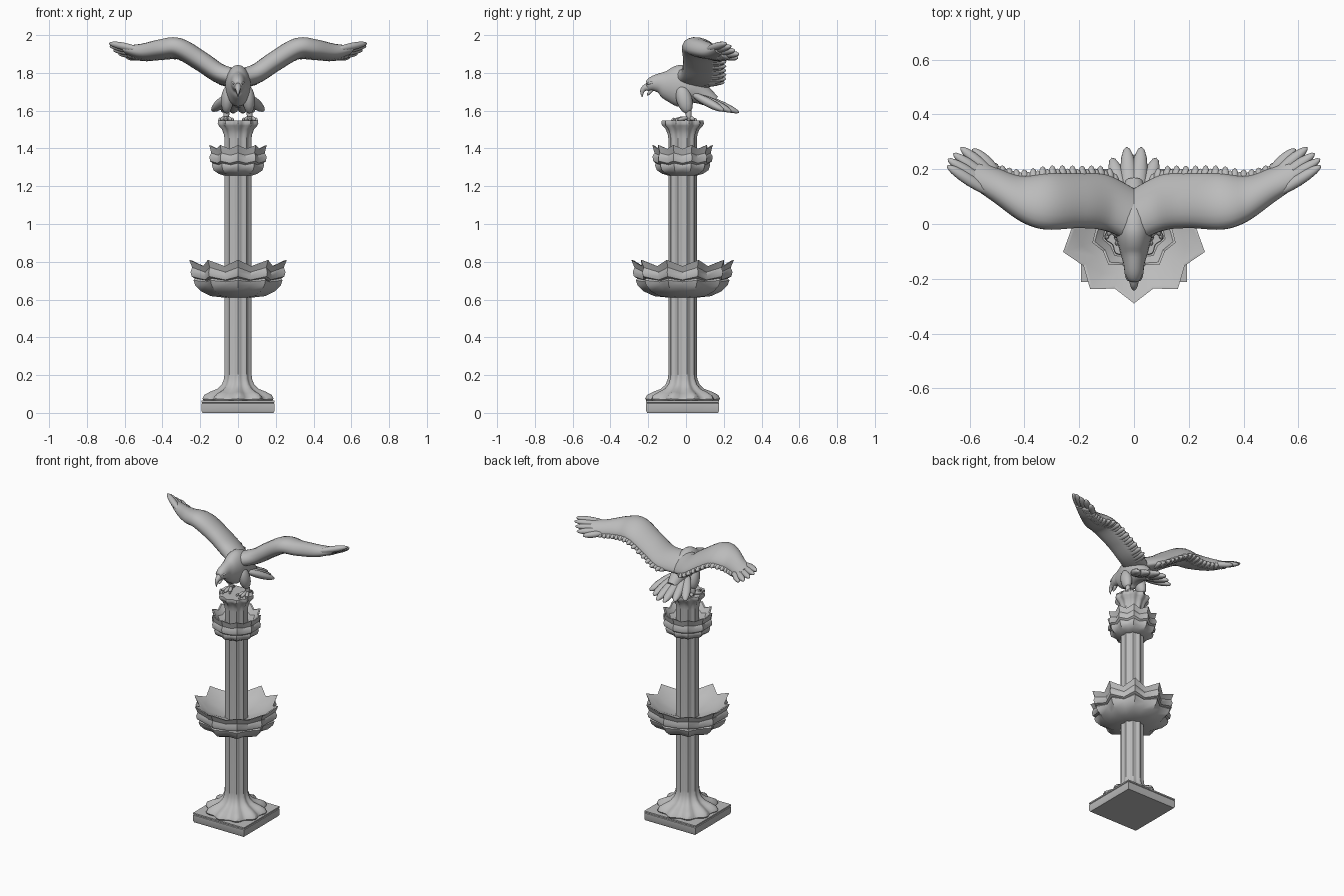
import bpy, bmesh, math
from mathutils import Vector, Matrix

if "Cube" in bpy.data.objects:
    bpy.data.objects.remove(bpy.data.objects["Cube"], do_unlink=True)

stone = bpy.data.materials.new("grey stone")
stone.use_nodes = True
GREY = (0.5, 0.5, 0.5, 1)
stone.diffuse_color = GREY
for node in stone.node_tree.nodes:
    if node.type == 'BSDF_PRINCIPLED':
        node.inputs["Base Color"].default_value = GREY

CY = -0.018  # depth of the column axis


def finish(name, bm, angle, mirror=False):
    bmesh.ops.recalc_face_normals(bm, faces=bm.faces)
    mesh = bpy.data.meshes.new(name)
    bm.to_mesh(mesh)
    bm.free()
    mesh.materials.append(stone)
    ob = bpy.data.objects.new(name, mesh)
    bpy.context.collection.objects.link(ob)
    bpy.ops.object.select_all(action='DESELECT')
    ob.select_set(True)
    bpy.context.view_layer.objects.active = ob
    bpy.ops.object.shade_smooth_by_angle(angle=math.radians(angle))
    if mirror:
        ob.modifiers.new("Mirror", 'MIRROR')


def loft(bm, rings):
    """Skin a list of closed point rings and cap both ends."""
    vs = [[bm.verts.new(p) for p in ring] for ring in rings]
    n = len(vs[0])
    for a, b in zip(vs, vs[1:]):
        for i in range(n):
            j = (i + 1) % n
            bm.faces.new((a[i], a[j], b[j], b[i]))
    bm.faces.new(vs[0])
    bm.faces.new(vs[-1])


def star(name, profile, lobes=10, turn=0.0, steps=2, angle=35):
    """Lathe with a star section; rows are tip radius, height, notch ratio, notch drop."""
    bm = bmesh.new()
    rings = []
    for r, z, ratio, drop in profile:
        ring = []
        for i in range(lobes * steps):
            a = math.tau * i / (lobes * steps) + turn - math.pi / 2
            t = (1 - math.cos(math.tau * i / steps)) / 2
            rr = r * (1 - (1 - ratio) * t)
            ring.append((rr * math.cos(a), CY + rr * math.sin(a), z - drop * t))
        rings.append(ring)
    loft(bm, rings)
    finish(name, bm, angle)


def spline(rows, steps):
    """Catmull-Rom through rows of numbers."""
    out = []
    for i in range(len(rows) - 1):
        p = [rows[max(0, min(len(rows) - 1, i + k))] for k in (-1, 0, 1, 2)]
        for s in range(steps):
            t = s / steps
            out.append([0.5 * (2 * b + (c - a) * t + (2 * a - 5 * b + 4 * c - d) * t * t
                               + (3 * b - a - 3 * c + d) * t ** 3) for a, b, c, d in zip(*p)])
    out.append(list(rows[-1]))
    return out


def blob(bm, a, b, width, thick, side=(1, 0, 0)):
    """Ellipsoid running from a to b, flattened across its side direction."""
    a, b = Vector(a), Vector(b)
    axis = b - a
    d = axis.normalized()
    n = d.cross(Vector(side)).normalized()
    s = n.cross(d)
    m = Matrix.Identity(4)
    for col, v in enumerate((s * width, n * thick, axis / 2)):
        m.col[col][:3] = v
    m.translation = (a + b) / 2
    bmesh.ops.create_uvsphere(bm, u_segments=12, v_segments=8, radius=1, matrix=m)


def tube(bm, rows, steps=4, n=20):
    """Elliptic tube in the middle plane; rows are y, z, half width, half height."""
    pts = spline(rows, steps)
    rings = []
    for i, (y, z, w, h) in enumerate(pts):
        p, q = pts[max(0, i - 1)], pts[min(len(pts) - 1, i + 1)]
        d = Vector((0, q[0] - p[0], q[1] - p[1])).normalized()
        up = Vector((1, 0, 0)).cross(d)
        rings.append([Vector((w * math.cos(k * math.tau / n), y, z))
                      + up * h * math.sin(k * math.tau / n) for k in range(n)])
    loft(bm, rings)


# Square plinth with a fine groove round it
FLAT = math.sqrt(0.5)
star("plinth", [(r / FLAT, z, FLAT, 0) for r, z in (
    (.188, 0), (.193, .01), (.193, .05), (.189, .053), (.193, .056), (.193, .065))],
    lobes=4, turn=math.pi / 4)

# Fluted column: lobed foot, shaft and flared capital
star("column", [
    (.19, .063, .87, 0), (.198, .075, .87, .004), (.188, .095, .87, .012), (.155, .112, .87, .01),
    (.115, .127, .88, .004), (.09, .15, .88, 0), (.078, .18, .89, 0), (.075, .21, .89, 0),
    (.075, 1.45, .89, 0), (.079, 1.475, .89, 0), (.09, 1.503, .88, 0), (.107, 1.52, .87, 0),
    (.113, 1.532, .87, 0), (.11, 1.547, .87, 0)], steps=6)

# Star-shaped basins
star("lower_basin", [
    (.072, .61, .88, 0), (.15, .618, .86, 0), (.205, .643, .85, 0), (.238, .675, .85, 0),
    (.248, .702, .84, .008), (.24, .712, .84, .012), (.258, .722, .84, .018),
    (.264, .745, .84, .022), (.255, .77, .84, .025), (.272, .81, .84, .033),
    (.258, .807, .84, .033), (.2, .757, .85, .02), (.06, .7, .88, 0)])
star("upper_basin", [
    (.072, 1.255, .89, 0), (.108, 1.266, .88, 0), (.137, 1.285, .87, 0), (.146, 1.312, .87, .006),
    (.143, 1.322, .87, .009), (.156, 1.333, .87, .011), (.159, 1.358, .87, .012),
    (.149, 1.376, .87, .012), (.16, 1.418, .87, .02), (.15, 1.416, .87, .02),
    (.12, 1.378, .88, .01), (.06, 1.36, .89, 0)])

# Bird body, head and hooked beak
bm = bmesh.new()
tube(bm, [(-.211, 1.73, .008, .008), (-.203, 1.731, .022, .026), (-.175, 1.742, .034, .04),
          (-.14, 1.745, .04, .054), (-.1, 1.738, .052, .082), (-.04, 1.733, .066, .11),
          (.02, 1.725, .066, .1), (.08, 1.69, .052, .058), (.15, 1.645, .035, .035)])
tube(bm, [(-.195, 1.728, .02, .024), (-.22, 1.719, .015, .016),
          (-.232, 1.7, .009, .011), (-.232, 1.672, .001, .002)], n=12)
blob(bm, (0, -.165, 1.725), (0, -.207, 1.681), .012, .009)
for side in (-1, 1):
    blob(bm, (side * .02, -.208, 1.742), (side * .03, -.165, 1.752), .008, .007)
finish("bird_body", bm, 60)

# Fanned tail with two long middle feathers
bm = bmesh.new()
for i in range(6):
    s = (i - 2.5) / 2.5
    blob(bm, (s * .03, .03, 1.69), (s * .135, .302 - .1 * abs(s), 1.587 + .012 * abs(s)),
         .032, .024)
finish("tail", bm, 60)

# Legs: thigh, shank, toes and claws
bm = bmesh.new()
blob(bm, (.05, -.03, 1.735), (.062, .012, 1.585), .034, .042)
blob(bm, (.06, .012, 1.63), (.063, .015, 1.54), .016, .016)
for dx, dy in ((-.032, -.055), (0, -.075), (.032, -.055), (0, .035)):
    tip = Vector((.063 + dx, .012 + dy, 1.552))
    blob(bm, (.063, .015, 1.564), tip, .012, .011)
    blob(bm, tip + Vector((0, 0, .01)), tip + Vector((dx * .2, dy * .2, -.008)), .006, .006)
finish("legs", bm, 60, mirror=True)

# Wings: leading point, trailing point, half thickness at stations along the span
STATIONS = [
    (0, -.07, 1.785, 0, .13, 1.73, .048), (.1, -.025, 1.808, .1, .18, 1.765, .05),
    (.2, -.015, 1.875, .2, .185, 1.83, .052), (.32, -.02, 1.944, .31, .185, 1.893, .053),
    (.41, .01, 1.944, .41, .175, 1.89, .049), (.52, .09, 1.928, .49, .2, 1.884, .04),
    (.61, .15, 1.934, .56, .235, 1.89, .022)]
spans = spline(STATIONS, 6)
bm = bmesh.new()
rings = []
N = 10
for i, row in enumerate(spans):
    lead, trail, thick = Vector(row[:3]), Vector(row[3:6]), row[6]
    p, q = spans[max(0, i - 1)], spans[min(len(spans) - 1, i + 1)]
    chord = trail - lead
    up = (Vector(q[:3]) - Vector(p[:3])).cross(chord).normalized()
    ring = []
    for k in range(2 * N):
        u = (1 - math.cos(math.pi * k / N)) / 2
        body = thick * 1.95 * u ** .4 * (1 - u) ** .6
        camber = 0.04 * chord.length * math.sin(math.pi * u)
        ring.append(lead + chord * u + up * (camber + (body if k < N else -body)))
    rings.append(ring)
loft(bm, rings)

# Flight feathers ribbing the underside and the trailing edge
for i in range(4, len(spans) - 1):
    row, nxt = spans[i], spans[i + 1]
    lead, trail = Vector(row[:3]), Vector(row[3:6])
    along = Vector(nxt[3:6]) - trail
    drop = Vector((0, 0, -row[6] * .5))
    reach = 1.08 + .06 * (i % 2)
    blob(bm, lead.lerp(trail, .4) + drop, lead.lerp(trail, reach) + along * .4 + drop * .2,
         .021, .02, along)

# Spread feathers at the wing tip
root_lead, root_trail = Vector(STATIONS[5][:3]), Vector(STATIONS[5][3:6])
TIPS = [(.683, .213, 1.957), (.68, .238, 1.942), (.66, .258, 1.92),
        (.633, .28, 1.9), (.59, .274, 1.88)]
for k, tip in enumerate(TIPS):
    blob(bm, root_lead.lerp(root_trail, .15 + .18 * k), tip, .022, .02, root_trail - root_lead)
finish("wings", bm, 60, mirror=True)
